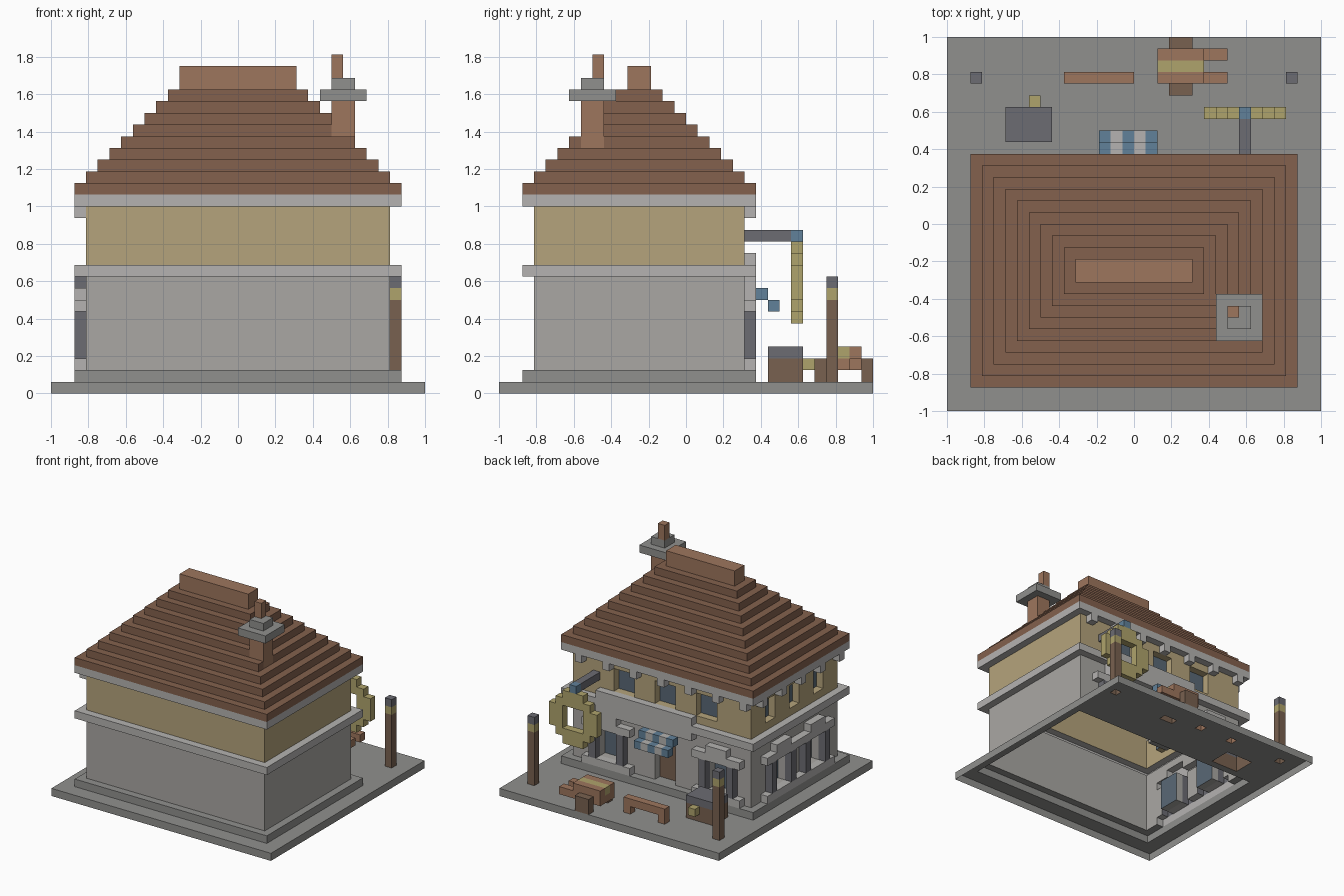
import bpy, bmesh

if "Cube" in bpy.data.objects:
    bpy.data.objects.remove(bpy.data.objects["Cube"])

U = 1 / 16          # one block
grid = {}           # cell -> part name
parts = {}          # part name -> colour

STONE = (0.40, 0.39, 0.37)
TRIM = (0.46, 0.45, 0.44)
PAVE = (0.28, 0.28, 0.27)
PLASTER = (0.46, 0.37, 0.20)
TILE = (0.23, 0.12, 0.075)
BRICK = (0.34, 0.18, 0.11)
WOOD = (0.19, 0.12, 0.08)
IRON = (0.15, 0.15, 0.17)
GOLD = (0.43, 0.37, 0.15)
BLUE = (0.12, 0.22, 0.32)
GLASS = (0.10, 0.14, 0.18)


def box(name, col, x, y, z):
    """Fill a block range with a part; later parts overwrite earlier ones."""
    parts[name] = col
    for i in range(*x):
        for j in range(*y):
            for k in range(*z):
                grid[i, j, k] = name


def carve(x, y, z):
    for i in range(*x):
        for j in range(*y):
            for k in range(*z):
                grid.pop((i, j, k), None)


# Ground plate, plinth, walls and bands
box("paving", PAVE, (-16, 16), (-16, 16), (0, 1))
box("plinth", PAVE, (-14, 14), (-14, 6), (1, 2))
box("stone_wall", STONE, (-13, 13), (-13, 5), (2, 10))
box("floor_band", TRIM, (-14, 14), (-14, 6), (10, 11))
box("plaster_wall", PLASTER, (-13, 13), (-13, 5), (11, 16))
box("cornice", TRIM, (-14, 14), (-14, 6), (16, 17))

# Stepped hip roof and ridge
for k in range(9):
    box("roof", TILE, (-14 + k, 14 - k), (-14 + k, 6 - k), (17 + k, 18 + k))
box("ridge", BRICK, (-5, 5), (-5, -3), (26, 28))

# Chimney with cap and pot
box("chimney", BRICK, (8, 10), (-9, -7), (20, 25))
box("chimney_cap", PAVE, (7, 11), (-10, -6), (25, 26))
box("chimney_cap", PAVE, (8, 10), (-9, -7), (26, 27))
box("chimney_pot", BRICK, (8, 9), (-8, -7), (27, 29))


# Helper: place blocks on the street wall (+y) or the left wall (-x) by depth
def on_wall(side, u, d, z, name=None, col=None):
    if side == "street":
        x, y = u, (5 + d, 6 + d)
    else:
        x, y = (-14 - d, -13 - d), u
    if name:
        box(name, col, x, y, z)
    else:
        carve(x, y, z)


def ground_window(side, u):
    on_wall(side, (u, u + 3), -1, (3, 7))
    on_wall(side, (u, u + 3), -2, (3, 7), "ground_glass", GLASS)
    for s in (u - 1, u + 3):
        on_wall(side, (s, s + 1), 0, (3, 7), "shutters", IRON)
    on_wall(side, (u - 2, u + 5), 0, (2, 3), "window_trim", TRIM)
    on_wall(side, (u - 2, u + 5), 0, (7, 8), "window_trim", TRIM)
    on_wall(side, (u, u + 3), 0, (8, 9), "window_trim", TRIM)


def upper_window(side, u, w):
    on_wall(side, (u, u + w), -1, (12, 15))
    on_wall(side, (u, u + w), -2, (12, 15), "upper_glass", GLASS)


for u in (-10, 6):
    ground_window("street", u)
for u in (-9, -2):
    ground_window("left", u)
for u in (-8, -2, 4):
    upper_window("street", u, 3)
for u in (-10, -5, 0):
    upper_window("left", u, 2)

# Corbels under the eaves
for u in range(-13, 13, 4):
    on_wall("street", (u, u + 1), 0, (15, 16), "corbels", TRIM)
for u in range(-13, 5, 4):
    on_wall("left", (u, u + 1), 0, (15, 16), "corbels", TRIM)

# Door, blank board above it and striped awning
carve((-2, 1), (4, 5), (2, 8))
box("door", WOOD, (-2, 1), (3, 4), (2, 8))
box("shop_board", TRIM, (-5, 9), (5, 6), (9, 12))
for i in range(-3, 2):
    name, col = (("awning_blue", BLUE) if i % 2 else ("awning_white", TRIM))
    box(name, col, (i, i + 1), (6, 7), (8, 9))
    box(name, col, (i, i + 1), (7, 8), (7, 8))

# Hanging ring sign on a bracket
box("sign_bracket", IRON, (9, 10), (5, 9), (13, 14))
box("sign_clip", BLUE, (9, 10), (9, 10), (13, 14))
for a in range(-3, 4):
    for b in range(-3, 4):
        if 2 < a * a + b * b <= 10:
            box("ring_sign", GOLD, (9 + a, 10 + a), (9, 10), (9 + b, 10 + b))

# Street posts
for x in (-14, 13):
    box("posts", WOOD, (x, x + 1), (12, 13), (1, 8))
    box("post_bands", GOLD, (x, x + 1), (12, 13), (8, 9))
    box("post_caps", IRON, (x, x + 1), (12, 13), (9, 10))

# Bench
box("bench", BRICK, (-6, 0), (12, 13), (2, 3))
for x in (-6, -1):
    box("bench", BRICK, (x, x + 1), (12, 13), (1, 2))

# Oven box with knob
box("oven", WOOD, (-11, -7), (7, 10), (1, 3))
box("oven_top", IRON, (-11, -7), (7, 10), (3, 4))
box("oven_knob", GOLD, (-9, -8), (10, 11), (2, 3))

# Hand cart: body, load, shafts, wheels
box("cart_body", BRICK, (2, 6), (12, 15), (2, 4))
box("cart_load", GOLD, (2, 6), (13, 14), (3, 4))
for y in (12, 14):
    box("cart_shafts", BRICK, (6, 8), (y, y + 1), (2, 3))
for y in (11, 15):
    box("cart_wheels", WOOD, (3, 5), (y, y + 1), (1, 3))

# Build one open shell per part: only faces against air, none on the underside
AXES = [(0, 1, 2), (1, 2, 0), (2, 0, 1)]
for name, col in parts.items():
    bm = bmesh.new()
    verts = {}

    def vert(p):
        if p not in verts:
            verts[p] = bm.verts.new([c * U for c in p])
        return verts[p]

    for cell in [c for c, n in grid.items() if n == name]:
        for a, b, c in AXES:
            for s in (0, 1):
                nb = list(cell)
                nb[a] += 2 * s - 1
                if tuple(nb) in grid or nb[2] < 0:
                    continue
                loop = []
                for db, dc in ((0, 0), (1, 0), (1, 1), (0, 1)):
                    p = list(cell)
                    p[a] += s
                    p[b] += db
                    p[c] += dc
                    loop.append(vert(tuple(p)))
                bm.faces.new(loop if s else loop[::-1])
    me = bpy.data.meshes.new(name)
    bm.to_mesh(me)
    bm.free()
    mat = bpy.data.materials.new(name)
    mat.diffuse_color = (*col, 1)
    mat.use_nodes = True
    mat.node_tree.nodes["Principled BSDF"].inputs["Base Color"].default_value = mat.diffuse_color
    me.materials.append(mat)
    bpy.context.collection.objects.link(bpy.data.objects.new(name, me))
